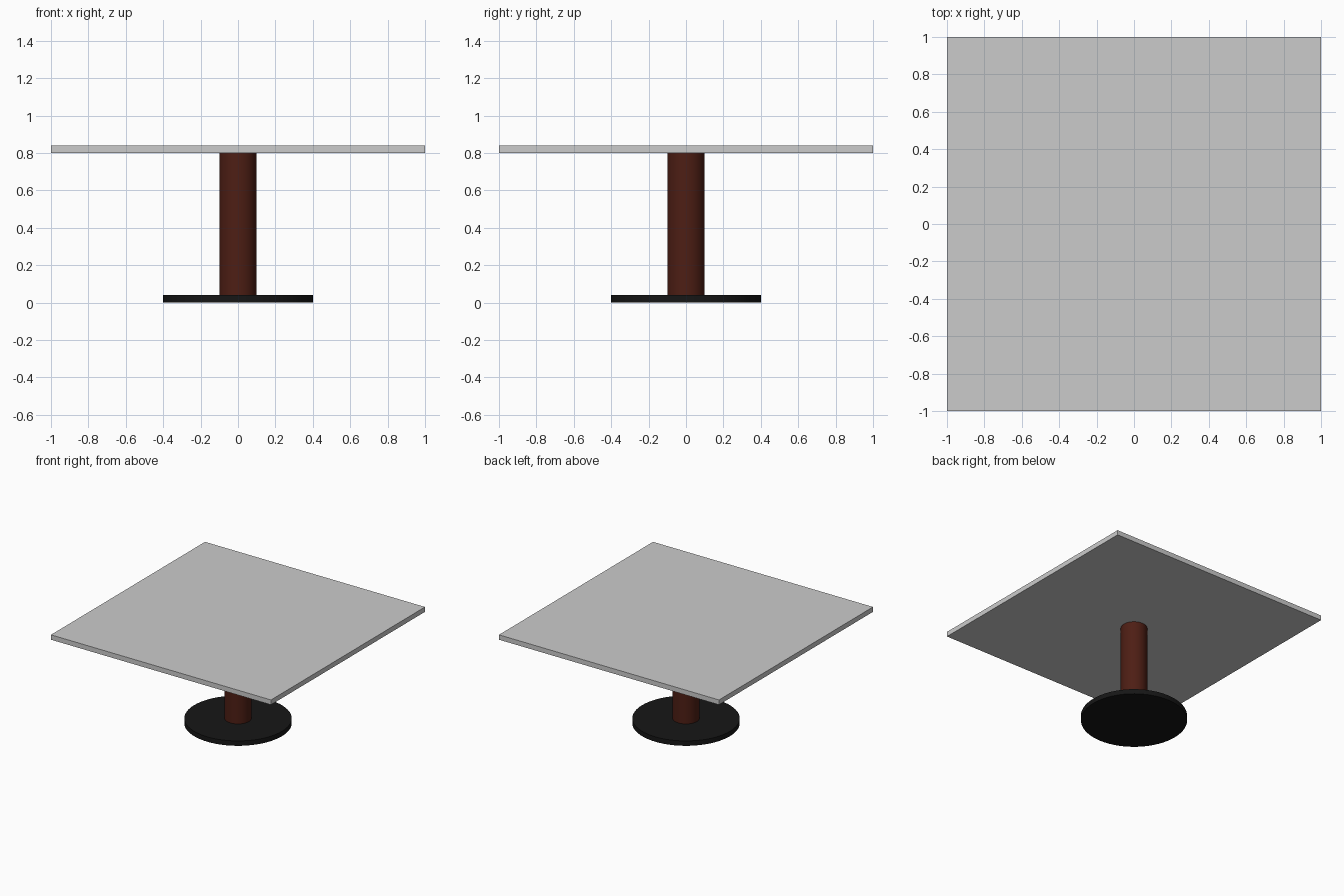
import bpy
import math

if "Cube" in bpy.data.objects:
    bpy.data.objects.remove(bpy.data.objects["Cube"])


def material(name, color):
    mat = bpy.data.materials.new(name)
    mat.diffuse_color = color
    mat.use_nodes = True
    mat.node_tree.nodes["Principled BSDF"].inputs["Base Color"].default_value = mat.diffuse_color
    return mat


def cylinder(name, radius, z0, z1, mat):
    bpy.ops.mesh.primitive_cylinder_add(
        vertices=64, radius=radius, depth=z1 - z0, location=(0, 0, (z0 + z1) / 2))
    obj = bpy.context.object
    obj.name = name
    obj.data.materials.append(mat)
    bpy.ops.object.shade_smooth_by_angle(angle=math.radians(30))
    return obj


# Round floor plate
cylinder("base_plate", 0.4, 0.0, 0.04, material("black", (0.008, 0.008, 0.008, 1)))

# Central column between plate and top
cylinder("column", 0.1, 0.04, 0.80, material("dark_red_brown", (0.075, 0.013, 0.007, 1)))

# Square table top
bpy.ops.mesh.primitive_cube_add(size=1, location=(0, 0, 0.82))
top = bpy.context.object
top.name = "table_top"
top.scale = (2, 2, 0.04)
bpy.ops.object.transform_apply(location=False, rotation=False, scale=True)
